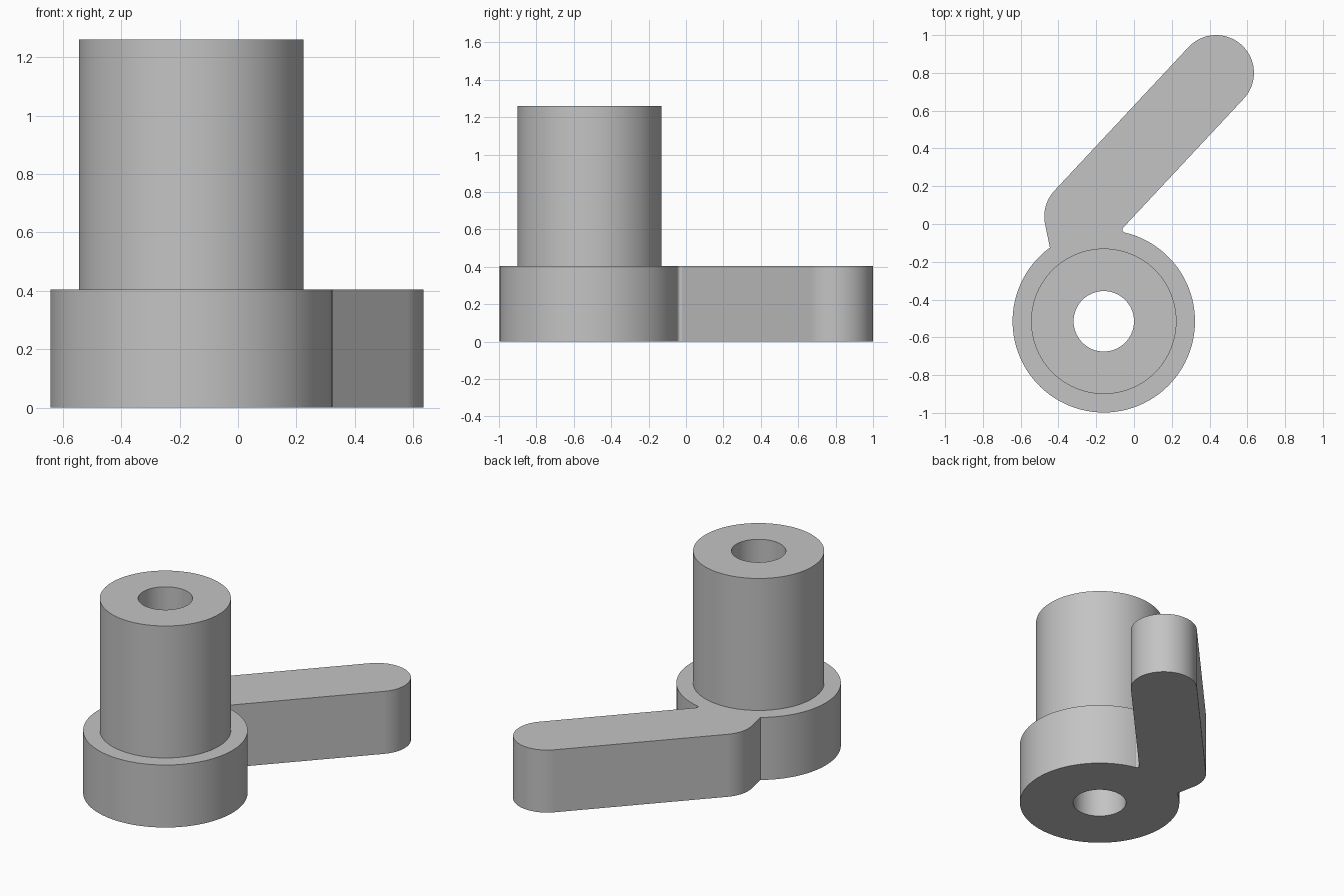
import bpy, bmesh
from math import radians, cos, sin

if "Cube" in bpy.data.objects:
    bpy.data.objects.remove(bpy.data.objects["Cube"])

HUB = (-0.16, -0.515)
HUB_R, SLEEVE_R, BORE_R = 0.483, 0.385, 0.16
ARM_R = 0.2
BASE_H, TOP_H = 0.405, 1.26

grey = bpy.data.materials.new("plain grey")
grey.use_nodes = True
colour = (0.55, 0.55, 0.55, 1)
grey.diffuse_color = colour
grey.node_tree.nodes["Principled BSDF"].inputs["Base Color"].default_value = colour


def arc(centre, radius, start, end, steps):
    angles = [radians(start + (end - start) * i / steps) for i in range(steps + 1)]
    return [(centre[0] + radius * cos(a), centre[1] + radius * sin(a)) for a in angles]


def prism(name, outline, z0, z1):
    bm = bmesh.new()
    base = bm.faces.new([bm.verts.new((x, y, z0)) for x, y in outline])
    grown = bmesh.ops.extrude_face_region(bm, geom=[base], use_keep_orig=True)["geom"]
    top = [v for v in grown if isinstance(v, bmesh.types.BMVert)]
    bmesh.ops.translate(bm, vec=(0, 0, z1 - z0), verts=top)
    bmesh.ops.recalc_face_normals(bm, faces=bm.faces)
    mesh = bpy.data.meshes.new(name)
    bm.to_mesh(mesh)
    bm.free()
    mesh.materials.append(grey)
    obj = bpy.data.objects.new(name, mesh)
    bpy.context.collection.objects.link(obj)
    return obj


def disc(radius):
    return arc(HUB, radius, 0, 360, 96)[:-1]


def combine(target, other, operation):
    mod = target.modifiers.new(operation.lower(), 'BOOLEAN')
    mod.operation, mod.solver, mod.object = operation, 'EXACT', other
    bpy.ops.object.modifier_apply(modifier=mod.name)
    bpy.data.objects.remove(other)


# Base plate outline: hub, small inner fillet, arm tip, arm heel
outline = (arc(HUB, HUB_R, 126.2, 436.5, 84)
           + arc((-0.044, -0.03), 0.017, 256.5, 137, 8)[1:]
           + arc((0.435, 0.8), ARM_R, -43, 137, 40)
           + arc((-0.275, 0.04), ARM_R, 137, 191, 14))
lever = prism("hub_with_lever_arm", outline, 0, BASE_H)
bpy.context.view_layer.objects.active = lever
lever.select_set(True)

# Upright sleeve, then the bore through everything
combine(lever, prism("sleeve", disc(SLEEVE_R), BASE_H / 2, TOP_H), 'UNION')
combine(lever, prism("bore_cutter", disc(BORE_R), -0.1, TOP_H + 0.1), 'DIFFERENCE')

# Smooth curved walls with crisp rims and flat arm sides
bpy.ops.object.shade_smooth_by_angle(angle=radians(25))
weighted = lever.modifiers.new("flat_sides", 'WEIGHTED_NORMAL')
weighted.keep_sharp = True
